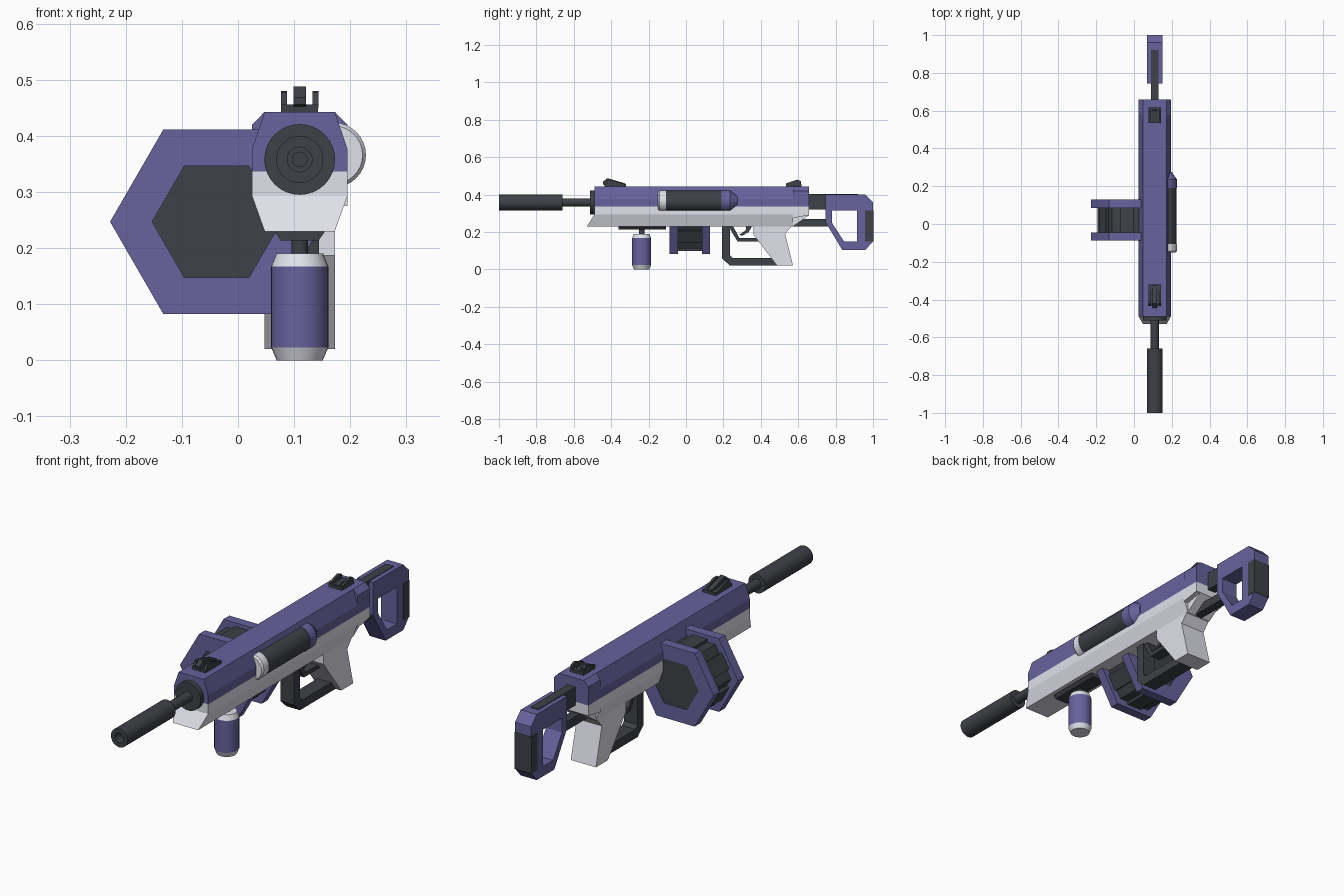
import bpy, bmesh, math

if "Cube" in bpy.data.objects:
    bpy.data.objects.remove(bpy.data.objects["Cube"])

CX, BZ = 0.11, 0.358          # gun centre plane and bore height


def material(name, rgb):
    m = bpy.data.materials.new(name)
    m.diffuse_color = (*rgb, 1)
    m.use_nodes = True
    m.node_tree.nodes["Principled BSDF"].inputs["Base Color"].default_value = m.diffuse_color
    return m


PURPLE = material("purple", (0.135, 0.122, 0.335))
DARK = material("dark", (0.048, 0.052, 0.062))
LIGHT = material("light", (0.75, 0.75, 0.83))


def make(name, verts, faces, mat, smooth=False):
    me = bpy.data.meshes.new(name)
    me.from_pydata(verts, [], faces)
    bm = bmesh.new()
    bm.from_mesh(me)
    bmesh.ops.remove_doubles(bm, verts=bm.verts, dist=1e-5)
    bmesh.ops.recalc_face_normals(bm, faces=bm.faces)
    bm.to_mesh(me)
    bm.free()
    me.materials.append(mat)
    ob = bpy.data.objects.new(name, me)
    bpy.context.collection.objects.link(ob)
    if smooth:
        bpy.ops.object.select_all(action='DESELECT')
        ob.select_set(True)
        bpy.context.view_layer.objects.active = ob
        bpy.ops.object.shade_smooth_by_angle(angle=math.radians(25))
    return ob


def loop_faces(a, b, n):
    return [(a + i, a + (i + 1) % n, b + (i + 1) % n, b + i) for i in range(n)]


def side(name, pts, half, mat, x=CX):
    """(y, z) outline extruded across the gun."""
    n = len(pts)
    v = [(x + s * half, y, z) for s in (-1, 1) for y, z in pts]
    return make(name, v, loop_faces(0, n, n) + [tuple(range(n)), tuple(range(n, 2 * n))], mat)


def section(name, pts, y0, y1, mat, front=None):
    """(x, z) cross-section run along y; front(z) may slope the front end."""
    n = len(pts)
    v = [(x, front(z) if front else y0, z) for x, z in pts] + [(x, y1, z) for x, z in pts]
    caps = [tuple(range(n, 2 * n))]
    # quad strips across the front follow the slope
    caps += [(i, i + 1, n - 2 - i, n - 1 - i) for i in range(n // 2 - 1)] if front else [tuple(range(n))]
    return make(name, v, loop_faces(0, n, n) + caps, mat)


def mirrored(half):
    """Half section (dx, z) from top to bottom, closed on the other side."""
    return [(CX + x, z) for x, z in half] + [(CX - x, z) for x, z in reversed(half)]


def ring(name, outer, inner, mat):
    """Solid with a through hole; loops are given as (near, far) vertex lists."""
    n = len(outer[0])
    v = outer[0] + outer[1] + inner[0] + inner[1]
    f = loop_faces(0, n, n) + loop_faces(2 * n, 3 * n, n) + loop_faces(0, 2 * n, n) + loop_faces(n, 3 * n, n)
    return make(name, v, f, mat)


def lathe(name, prof, mat, x=CX, y=0, z=0, up=False, seg=32):
    """Turn (distance, radius) profile about y, or about z if up."""
    v = []
    for t, r in prof:
        for i in range(seg):
            a = 2 * math.pi * i / seg
            c, s = r * math.cos(a), r * math.sin(a)
            v.append((x + c, y + s, z + t) if up else (x + c, y + t, z + s))
    f = []
    for k in range(len(prof) - 1):
        f += loop_faces(k * seg, (k + 1) * seg, seg)
    return make(name, v, f, mat, True)


def box(name, x0, x1, y0, y1, z0, z1, mat):
    return side(name, [(y0, z0), (y1, z0), (y1, z1), (y0, z1)], (x1 - x0) / 2, mat, (x0 + x1) / 2)


# receiver
section("upper_receiver", mirrored([(.0625, .443), (.085, .377), (.085, .337)]), -.49, .60, PURPLE)
section("lower_receiver", mirrored([(.085, .337), (.085, .293), (.0625, .23)]), -.49, .572, LIGHT,
        front=lambda z: -.49 if z > .28 else -.53)
section("rear_upper_block", mirrored([(.0625, .443), (.085, .42), (.085, .337)]), .572, .658, PURPLE)
side("rear_lower_block", [(.572, .337), (.658, .337), (.658, .29), (.572, .275)], .085, LIGHT)
side("rear_lower_wedge", [(.5, .29), (.658, .29), (.572, .23), (.5, .23)], .0625, LIGHT)

# grip, guard and trigger
side("grip", [(.36, .24), (.36, .187), (.487, .02), (.572, .02), (.53, .19), (.572, .24)], .0625, LIGHT)
side("hand_guard", [(.192, .235), (.192, .06), (.235, .02), (.49, .02), (.465, .06),
                    (.25, .06), (.235, .075), (.235, .235)], .034, DARK)
side("trigger_guard", [(.225, .235), (.275, .15), (.39, .15), (.38, .168), (.285, .168), (.25, .235)], .026, DARK)
side("trigger", [(.32, .235), (.32, .21), (.285, .185), (.3, .18), (.335, .2), (.355, .235)], .012, DARK)

# barrel
lathe("barrel_collar", [(-.512, 0), (-.512, .063), (-.48, .063), (-.48, 0)], DARK, z=BZ)
lathe("barrel", [(-.70, 0), (-.70, .022), (-.48, .022), (-.48, 0)], DARK, z=BZ)
lathe("suppressor", [(-.66, 0), (-.66, .042), (-1, .042), (-1, .022), (-.96, .022),
                     (-.96, .013), (-.8, .013), (-.8, 0)], DARK, z=BZ)

# sights
box("front_sight_base", .077, .143, -.435, -.32, .44, .456, DARK)
side("front_sight_post", [(-.445, .456), (-.445, .468), (-.42, .488), (-.325, .46), (-.32, .45), (-.43, .45)], .011, DARK)
box("rear_sight_base", .077, .143, .535, .618, .44, .456, DARK)
side("rear_sight_post", [(.54, .45), (.54, .458), (.6, .465), (.61, .45)], .011, DARK)
for s, n in ((-1, "left"), (1, "right")):
    x = CX + s * .028
    side("front_sight_ear_" + n, [(-.435, .45), (-.42, .477), (-.4, .477), (-.325, .456), (-.32, .45)], .0055, DARK, x)
    side("rear_sight_ear_" + n, [(.535, .45), (.535, .46), (.595, .48), (.615, .472), (.615, .45)], .0055, DARK, x)

# side canister
sx, sz = .17, .366
lathe("side_canister_cap", [(-.15, 0), (-.15, .052), (-.142, .058), (-.107, .058), (-.107, 0)], LIGHT, sx, 0, sz)
lathe("side_canister_body", [(-.107, 0), (-.107, .056), (.19, .056), (.19, 0)], DARK, sx, 0, sz)
lathe("side_canister_nose", [(.19, 0), (.19, .058), (.235, .058), (.275, .03), (.275, 0)], PURPLE, sx, 0, sz)

# fore grip canister
section("fore_rail", mirrored([(.044, .235), (.044, .228), (.034, .214)]), -.362, -.107, DARK)
fy = -.237
lathe("fore_grip_stem", [(.18, 0), (.18, .0145), (.22, .0145), (.22, 0)], DARK, y=fy, up=True)
lathe("fore_grip_bottom", [(0, 0), (0, .041), (.023, .051), (.023, 0)], LIGHT, y=fy, up=True)
lathe("fore_grip_body", [(.023, 0), (.023, .051), (.167, .051), (.167, 0)], PURPLE, y=fy, up=True)
lathe("fore_grip_top", [(.167, 0), (.167, .051), (.19, .042), (.19, 0)], LIGHT, y=fy, up=True)

# hexagonal drum magazine
DX, DZ = -.038, .247


def hexagon(r):
    return [(DX + r * math.cos(i * math.pi / 3), DZ + r * math.sin(i * math.pi / 3)) for i in range(6)]


def at_y(pts, y):
    return [(x, y, z) for x, z in pts]


section("drum_hub", hexagon(.1152), -.084, .126, DARK)
section("drum_core", hexagon(.155), -.05, .09, DARK)
for n, y0, y1 in (("front", -.087, -.044), ("rear", .086, .129)):
    ring("drum_plate_" + n, [at_y(hexagon(.19), y) for y in (y0, y1)],
         [at_y(hexagon(.115), y) for y in (y0, y1)], PURPLE)
for i in range(6):
    a = math.pi / 6 + i * math.pi / 3
    c, s = math.cos(a), math.sin(a)
    pts = [(DX + d * c - w * s, DZ + d * s + w * c)
           for d, w in ((.12, -.037), (.148, -.037), (.148, .037), (.12, .037))]
    section("drum_rib_%d" % i, pts, -.045, .087, DARK)

# stock
box("stock_upper_bar", .09, .13, .65, .92, .32, .403, DARK)
box("stock_lower_bar", .09, .13, .56, .76, .23, .27, DARK)
outer = [(.745, .4), (.96, .4), (1, .36), (1, .15), (.96, .105), (.835, .105), (.745, .255)]
inner = [(.78, .315), (.9, .315), (.915, .315), (.915, .15), (.9, .15), (.845, .15), (.78, .25)]
loops = [[[(CX + h, y, z) for y, z in p] for h in (-.04, .04)] for p in (outer, inner)]
ring("stock_frame", *loops, PURPLE)
box("butt_pad", .068, .152, .957, 1.0015, .15, .315, DARK)
